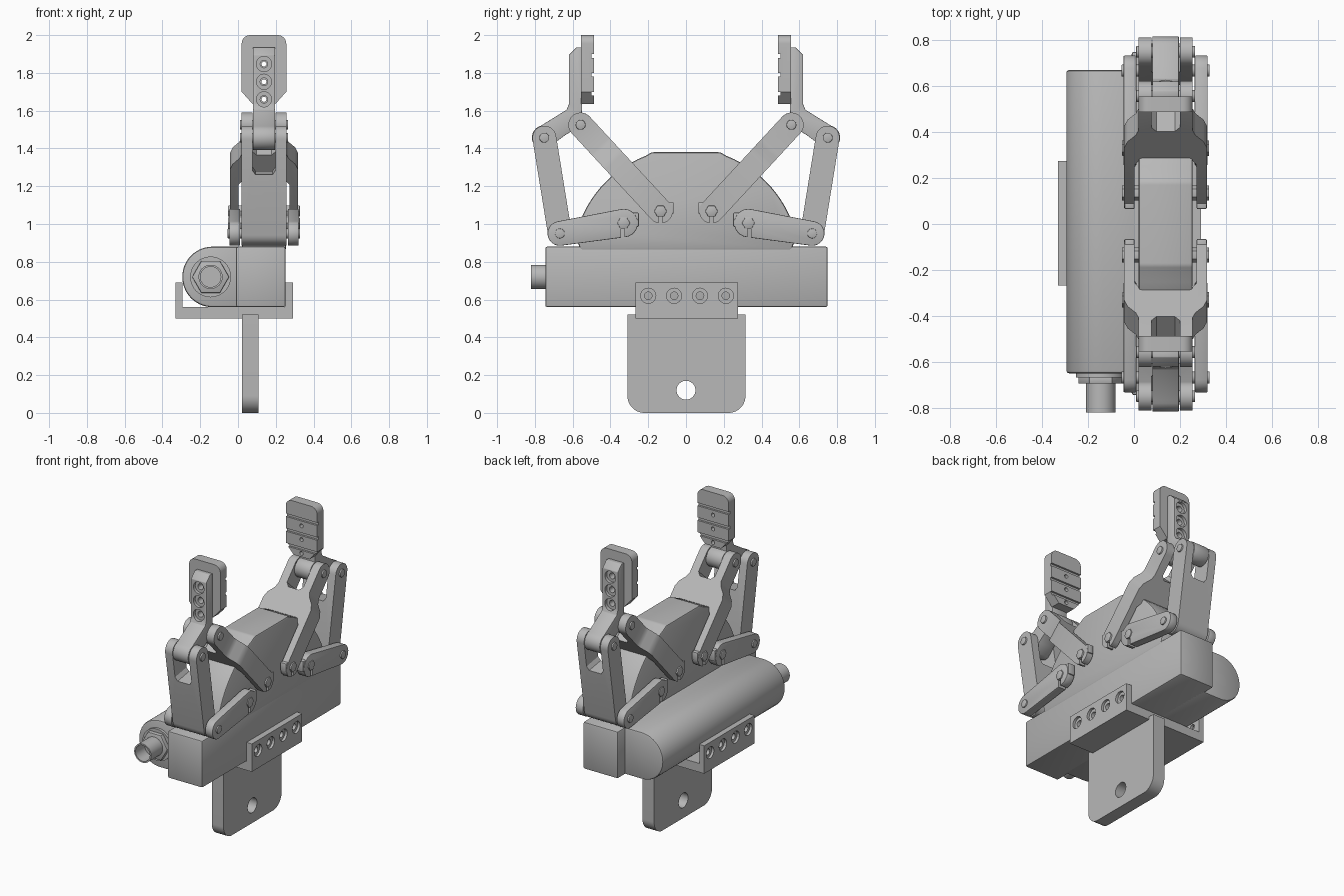
import bpy, bmesh, math
from mathutils import Matrix

cube = bpy.data.objects.get("Cube")
if cube:
    bpy.data.objects.remove(cube, do_unlink=True)

grey = bpy.data.materials.new("machined grey")
grey.use_nodes = True
GREY = (0.48, 0.48, 0.48, 1)
grey.diffuse_color = GREY
grey.node_tree.nodes["Principled BSDF"].inputs["Base Color"].default_value = GREY

XC = 0.1375  # centre plane of the fingers


def arc(c, r, a0, a1, n=14):
    steps = [math.radians(a0 + (a1 - a0) * i / n) for i in range(n + 1)]
    return [(c[0] + r * math.cos(a), c[1] + r * math.sin(a)) for a in steps]


def circle(c, r, n=32):
    return arc(c, r, 0, 360, n)[:-1]


def capsule(p, q, rp, rq):
    a = math.degrees(math.atan2(q[1] - p[1], q[0] - p[0]))
    return arc(q, rq, a - 90, a + 90) + arc(p, rp, a + 90, a + 270)


def rect(a0, b0, a1, b1):
    return [(a0, b0), (a1, b0), (a1, b1), (a0, b1)]


def finish(ob):
    """Bake the modifiers and set the shading."""
    dg = bpy.context.evaluated_depsgraph_get()
    ob.data = bpy.data.meshes.new_from_object(ob.evaluated_get(dg))
    ob.modifiers.clear()
    for p in ob.data.polygons:
        p.use_smooth = True
    ob.data.set_sharp_from_angle(angle=math.radians(28))


def prism(name, pts, axis, lo, hi, bevel=0.0):
    """Extrude a profile: (y, z) along x, or (x, z) along y."""
    bm = bmesh.new()
    place = (lambda a, b, t: (t, a, b)) if axis == "x" else (lambda a, b, t: (a, t, b))
    low = [bm.verts.new(place(a, b, lo)) for a, b in pts]
    high = [bm.verts.new(place(a, b, hi)) for a, b in pts]
    bm.faces.new(low)
    bm.faces.new(high)
    for i in range(len(pts)):
        j = (i + 1) % len(pts)
        bm.faces.new((low[i], low[j], high[j], high[i]))
    bmesh.ops.recalc_face_normals(bm, faces=bm.faces)
    me = bpy.data.meshes.new(name)
    bm.to_mesh(me)
    bm.free()
    me.materials.append(grey)
    ob = bpy.data.objects.new(name, me)
    bpy.context.collection.objects.link(ob)
    if bevel:
        m = ob.modifiers.new("edge", "BEVEL")
        m.width, m.segments, m.limit_method = bevel, 2, "ANGLE"
        m.angle_limit = math.radians(35)
    finish(ob)
    return ob


def boolean(ob, cutters, op="DIFFERENCE"):
    for c in cutters:
        m = ob.modifiers.new("cut", "BOOLEAN")
        m.operation, m.object, m.solver = op, c, "EXACT"
        finish(ob)
        bpy.data.objects.remove(c, do_unlink=True)
    return ob


def across(name, pts, half, bevel=0.0):
    return prism(name, pts, "x", XC - half, XC + half, bevel)


def link(name, plan, p, q, r):
    """Half plan (half width, distance along) mirrored, tilted, rounded in side view."""
    pts = [(w, u) for w, u in plan] + [(-w, u) for w, u in reversed(plan)]
    ob = prism(name, pts, "y", -0.2, 0.2)
    turn = Matrix.Rotation(math.atan2(p[0] - q[0], q[1] - p[1]), 4, "X")
    ob.data.transform(Matrix.Translation((XC, p[0], p[1])) @ turn)
    return boolean(ob, [across("rounding", capsule(p, q, r, r), 0.4)], "INTERSECT")


# Body housing and the actuator barrel beside it
prism("body_housing", rect(-0.745, 0.56, 0.75, 0.88), "x", -0.01, 0.252, 0.01)
barrel = [(0.02, 0.56), (0.02, 0.88)] + arc((-0.135, 0.72), 0.16, 90, 270, 28)
prism("actuator_barrel", barrel, "y", -0.65, 0.67, 0.012)

# Hollow connector with collar and nut
port = (-0.145, 0.72)
prism("connector_collar", circle(port, 0.108), "y", -0.668, -0.64)
prism("connector_nut", circle(port, 0.098, 6), "y", -0.695, -0.66, 0.004)
stub = prism("connector_stub", circle(port, 0.064), "y", -0.82, -0.66)
boolean(stub, [prism("bore", circle(port, 0.054), "y", -0.9, -0.72)])

# Domed gear cover
dome = [(-0.56, 0.86), (0.56, 0.86)] + arc((0, 0.8), 0.6, 14, 69) + \
    arc((0.17, 1.34), 0.04, 60, 90, 4) + arc((-0.17, 1.34), 0.04, 90, 120, 4) + \
    arc((0, 0.8), 0.6, 111, 166)
prism("gear_cover", dome, "x", 0.02, 0.255, 0.012)

# Mounting saddle with counterbored screw holes
saddle = prism("mounting_saddle", [(-0.33, 0.5), (0.292, 0.5), (0.292, 0.69), (0.25, 0.69),
               (0.25, 0.56), (-0.293, 0.56), (-0.293, 0.69), (-0.33, 0.69)], "y", -0.268, 0.275)
for i in range(4):
    c = (-0.2 + 0.137 * i, 0.62)
    boolean(saddle, [prism("hole", circle(c, 0.02), "x", -0.5, 0.5),
                     prism("sink", circle(c, 0.04), "x", 0.275, 0.4),
                     prism("sink", circle(c, 0.04), "x", -0.4, -0.313)])

# Mounting tongue
tongue = [(0.315, 0.52), (-0.31, 0.52)] + arc((-0.22, 0.09), 0.09, 180, 270) + \
    arc((0.225, 0.09), 0.09, 270, 360)
boolean(prism("mounting_tongue", tongue, "x", 0.02, 0.108),
        [prism("hole", circle((0, 0.12), 0.05), "x", -0.2, 0.3)])

# Joint positions (y, z) of one finger mechanism
ARM, TIP = (0.135, 1.068), (0.558, 1.525)
CRANK, KNEE, HEEL = (0.33, 1.005), (0.668, 0.95), (0.75, 1.457)
side = []

# Forked inner arm: wide fork below, narrow clevis above, web between
arm_plan = [(0.135, 0.25), (0.135, -0.1), (0.18, -0.1), (0.18, 0.36), (0.165, 0.4),
            (0.13, 0.44), (0.118, 0.47), (0.118, 0.75), (0.062, 0.75), (0.062, 0.49),
            (0.03, 0.46)]
arm_plan = [(0.11, 0.287)] + arm_plan
# split outline keeps the web solid between the two forks
lower = arm_plan[:-1]
top = [(0.062, 0.49), (0.04, 0.465)]
arm = link("inner_arm", lower + top, ARM, TIP, 0.065)
boolean(arm, [across("slit", rect(0.125, 0.96, 0.145, 1.04), 0.3)])
side.append(arm)
side += [prism("arm_clamp", rect(0.065, 1.055, 0.12, 1.115), "x", XC + s * 0.157 - 0.022,
               XC + s * 0.157 + 0.022, 0.006) for s in (-1, 1)]

# Outer link with a slot for the finger heel
outer = link("outer_link", [(0.118, -0.1), (0.118, 0.7), (0.062, 0.7), (0.062, 0.35),
                            (0.045, 0.325)], KNEE, HEEL, 0.063)
side.append(outer)

# Crank plates on both flanks, each with a clamp slit
for s in (-1, 1):
    mid = XC + s * 0.155
    crank = prism("crank_plate", capsule(CRANK, KNEE, 0.075, 0.065), "x",
                  mid - 0.028, mid + 0.028, 0.004)
    boolean(crank, [prism("slit", rect(0.325, 0.9, 0.345, 0.98), "x", -0.5, 0.6)])
    side.append(crank)
    side.append(prism("crank_lug", rect(0.25, 0.985, 0.3, 1.06), "x",
                      mid - 0.025, mid + 0.025, 0.005))

# Finger stem with its two-joint foot and screw holes
stem = [(0.55, 1.935), (0.58, 1.935), (0.62, 1.895), (0.62, 1.635), (0.632, 1.605)] + \
    arc(HEEL, 0.066, 75, -110) + [(0.68, 1.44), (0.64, 1.47)] + \
    arc(TIP, 0.065, -35, -265, 20) + [(0.55, 1.61)]
stem = across("finger_stem", stem, 0.058, 0.003)
rim = 0.045
pad_pts = [(XC - 0.06, 1.635), (XC + 0.06, 1.635), (XC + 0.118, 1.7)] + \
    arc((XC + 0.118 - rim, 2 - rim), rim, 0, 90, 8) + \
    arc((XC - 0.118 + rim, 2 - rim), rim, 90, 180, 8) + [(XC - 0.118, 1.7)]
pad = prism("finger_pad", pad_pts, "y", 0.487, 0.555)
for z in (1.69, 1.79, 1.89):
    boolean(pad, [across("groove", rect(0.47, z - 0.01, 0.5, z + 0.01), 0.2)])
for z in (1.66, 1.753, 1.847):
    c = (XC, z)
    boolean(stem, [prism("hole", circle(c, 0.02), "y", 0.5, 0.7),
                   prism("sink", circle(c, 0.04), "y", 0.6, 0.7)])
    boolean(pad, [prism("hole", circle(c, 0.013), "y", 0.4, 0.7)])
side += [stem, pad]

# Joint pins and hexagonal drive shafts
for name, c, r, half, n in (("tip_pin", TIP, 0.026, 0.128, 24), ("heel_pin", HEEL, 0.026, 0.128, 24),
                            ("knee_pin", KNEE, 0.026, 0.192, 24), ("arm_shaft", ARM, 0.034, 0.19, 6),
                            ("crank_shaft", CRANK, 0.034, 0.19, 6)):
    side.append(across(name, circle(c, r, n), half, 0.003))

# Opposite finger mechanism
for ob in side:
    me = ob.data.copy()
    me.transform(Matrix.Scale(-1, 4, (0, 1, 0)))
    me.flip_normals()
    twin = bpy.data.objects.new("front_" + ob.name, me)
    bpy.context.collection.objects.link(twin)
    ob.name = "back_" + ob.name
